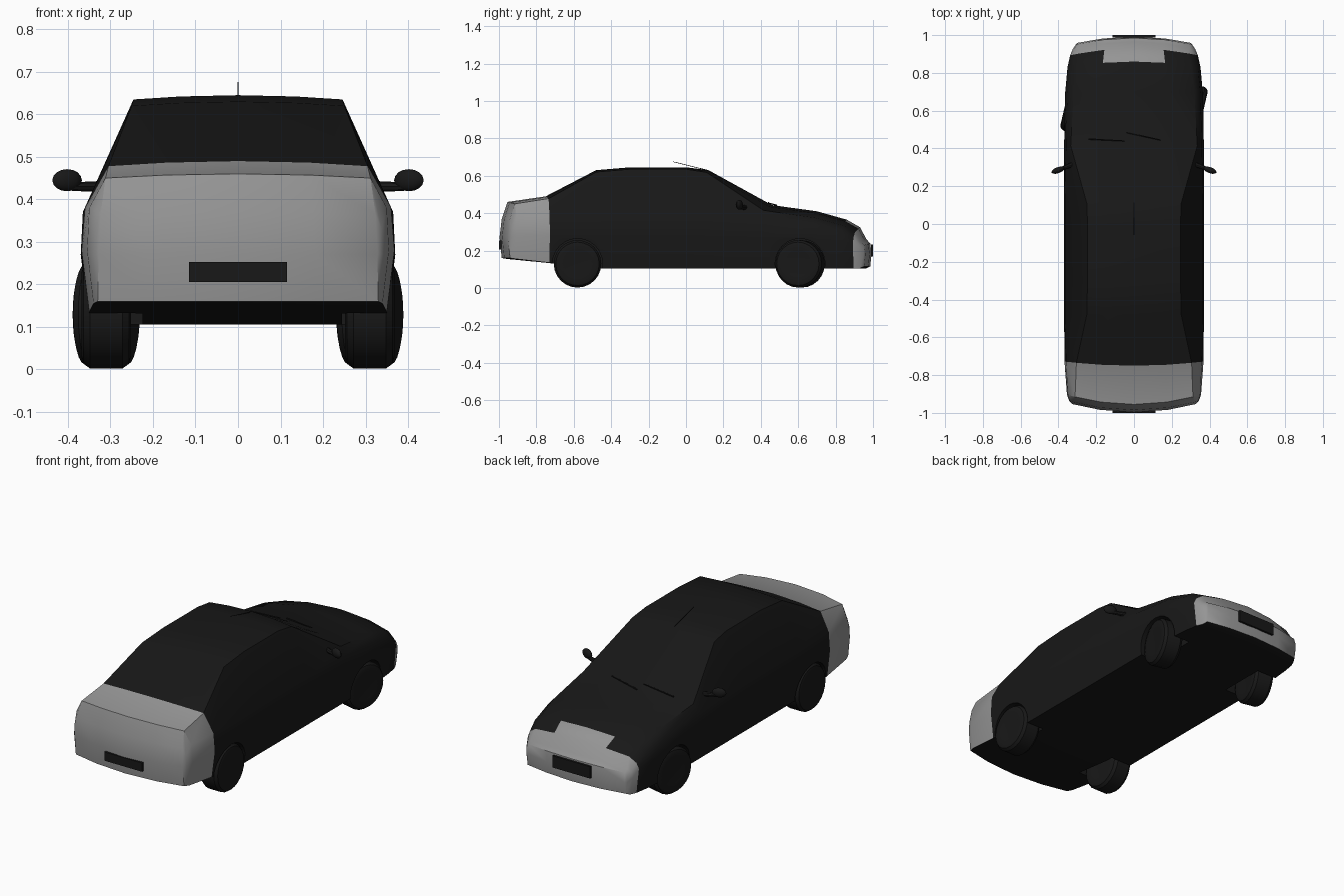
import bpy, bmesh, math
from mathutils import Vector

if "Cube" in bpy.data.objects:
    bpy.data.objects.remove(bpy.data.objects["Cube"])


def material(name, value):
    mat = bpy.data.materials.new(name)
    mat.diffuse_color = (value, value, value, 1)
    mat.use_nodes = True
    mat.node_tree.nodes["Principled BSDF"].inputs["Base Color"].default_value = mat.diffuse_color
    return mat


BLACK = material("black", .009)
GREY = material("grey", .30)


def make_object(name, bm, angle=35):
    bmesh.ops.recalc_face_normals(bm, faces=bm.faces)
    mesh = bpy.data.meshes.new(name)
    bm.to_mesh(mesh)
    bm.free()
    mesh.materials.append(BLACK)
    ob = bpy.data.objects.new(name, mesh)
    bpy.context.collection.objects.link(ob)
    smooth(ob, angle)
    return ob


def smooth(ob, angle):
    bpy.ops.object.select_all(action='DESELECT')
    bpy.context.view_layer.objects.active = ob
    ob.select_set(True)
    bpy.ops.object.shade_smooth_by_angle(angle=math.radians(angle))


def lathe(name, profile, center, turn=0, sides=24):
    """Closed solid of revolution about the x axis; profile holds (x, radius)."""
    bm = bmesh.new()
    rings = []
    for x, r in profile:
        rings.append([bm.verts.new((x, r * math.cos(2 * math.pi * i / sides),
                                    r * math.sin(2 * math.pi * i / sides))) for i in range(sides)])
    for a, b in zip(rings, rings[1:]):
        for i in range(sides):
            j = (i + 1) % sides
            bm.faces.new((a[i], a[j], b[j], b[i]))
    bm.faces.new(rings[0])
    bm.faces.new(rings[-1])
    ob = make_object(name, bm)
    ob.location = center
    ob.rotation_euler.z = turn
    return ob


def box(name, center, size):
    bm = bmesh.new()
    bmesh.ops.create_cube(bm, size=1)
    for v in bm.verts:
        v.co = Vector(center) + Vector(v.co[i] * size[i] for i in range(3))
    return make_object(name, bm)


def rod(name, a, b, r1, r2, sides=8):
    a, b = Vector(a), Vector(b)
    bm = bmesh.new()
    bmesh.ops.create_cone(bm, cap_ends=True, segments=sides, radius1=r1, radius2=r2,
                          depth=(b - a).length)
    ob = make_object(name, bm)
    ob.location = (a + b) / 2
    ob.rotation_euler = (b - a).to_track_quat('Z', 'Y').to_euler()
    return ob


# Body cross-sections: y, bow, floor z, floor x, waist x/z, shoulder x/z, top edge x/z, centre z
SECTIONS = [
    (-.955, .05, .155, .34, .355, .28, .35, .38, .312, .45, .46),
    (-.75, .02, .135, .35, .368, .28, .36, .38, .305, .478, .49),
    (-.48, .0, .105, .35, .37, .27, .365, .37, .25, .62, .63),
    (-.30, .0, .105, .35, .37, .27, .365, .37, .246, .635, .645),
    (.0, .0, .105, .35, .37, .27, .365, .37, .246, .635, .645),
    (.12, .02, .105, .35, .37, .27, .365, .37, .25, .618, .63),
    (.46, .05, .105, .35, .37, .27, .36, .37, .335, .415, .443),
    (.70, .01, .105, .35, .365, .27, .352, .34, .32, .375, .41),
    (.86, .03, .105, .335, .352, .25, .338, .305, .30, .335, .365),
    (.93, .04, .105, .325, .338, .24, .325, .27, .285, .298, .325),
    (.965, .045, .105, .31, .324, .20, .315, .23, .295, .243, .26),
    (.985, .045, .115, .298, .308, .18, .305, .21, .295, .23, .238),
]
TAIL = [(-.997, .05) + (.27, .328) + (.328, .27) * 3 + (.27,),
        (-.985, .05, .16, .33, .343, .27, .338, .33, .323, .365, .37)]
NOSE = [(.992, .045) + (.18, .298) + (.298, .18) * 3 + (.18,)]


def body_ring(bm, s):
    y, bow, zb, xb, x1, z1, x2, z2, x3, z3, zc = s
    half = [(0, zb), (.55 * xb, zb), (xb, zb), (x1, z1), (x2, z2), (x3, z3),
            (.55 * x3, zc - .3 * (zc - z3)), (0, zc)]
    ring = half + [(-x, z) for x, z in half[-2:0:-1]]
    side = math.copysign(bow, y)
    return [bm.verts.new((x, y - side * (x / .35) ** 2, z)) for x, z in ring]


bm = bmesh.new()
rings = [body_ring(bm, s) for s in TAIL + SECTIONS + NOSE]
for a, b in zip(rings, rings[1:]):
    for i in range(len(a)):
        j = (i + 1) % len(a)
        bm.faces.new((a[i], a[j], b[j], b[i]))
bmesh.ops.remove_doubles(bm, verts=bm.verts, dist=.0005)
body = make_object("car_body", bm)

# Lighter tail and nose panels
body.data.materials.append(GREY)
for face in body.data.polygons:
    if (face.center.y < -.8 or face.center.y > .88) and face.normal.z > -.5:
        face.material_index = 1

# Wheel arches cut from the body
REAR, FRONT = -.58, .61
for y in (REAR, FRONT):
    for s in (-1, 1):
        cutter = lathe("arch_cutter", [(-.13, .134), (.15, .134)], (s * .375, y, .13))
        cutter.hide_render = True
        bpy.context.view_layer.update()
        mod = body.modifiers.new("arch", 'BOOLEAN')
        mod.operation, mod.solver, mod.object = 'DIFFERENCE', 'EXACT', cutter
        bpy.context.view_layer.objects.active = body
        bpy.ops.object.modifier_apply(modifier=mod.name)
        bpy.data.objects.remove(cutter)
smooth(body, 35)

# Wheels, with the front pair steered
TYRE = [(-.054, .07), (-.058, .10), (-.053, .116), (-.038, .127),
        (.038, .127), (.053, .116), (.058, .10), (.054, .07)]
for label, y, turn in (("rear", REAR, 0), ("front", FRONT, math.radians(-13))):
    for side, s in (("left", -1), ("right", 1)):
        lathe(f"{label}_{side}_wheel", TYRE, (s * .31, y, .129), turn)

# Door mirrors
for side, s in (("left", -1), ("right", 1)):
    rod(f"{side}_mirror_arm", (s * .325, .315, .43), (s * .39, .29, .43), .013, .010)
    bm = bmesh.new()
    bmesh.ops.create_uvsphere(bm, u_segments=12, v_segments=8, radius=1)
    for v in bm.verts:
        v.co = Vector((v.co.x * .037, v.co.y * .016, v.co.z * .026))
    head = make_object(f"{side}_mirror", bm)
    head.location = (s * .402, .285, .445)
    head.rotation_euler.z = -s * math.radians(20)

# Number plates, wipers and aerial
box("rear_plate", (0, -.993, .229), (.23, .014, .048))
box("front_plate", (0, .994, .20), (.23, .012, .065))
rod("left_wiper", (-.24, .45, .442), (-.05, .44, .458), .004, .003, 6)
rod("right_wiper", (-.04, .485, .442), (.14, .445, .453), .004, .003, 6)
rod("aerial", (0, .12, .628), (0, -.07, .675), .002, .0015, 6)
